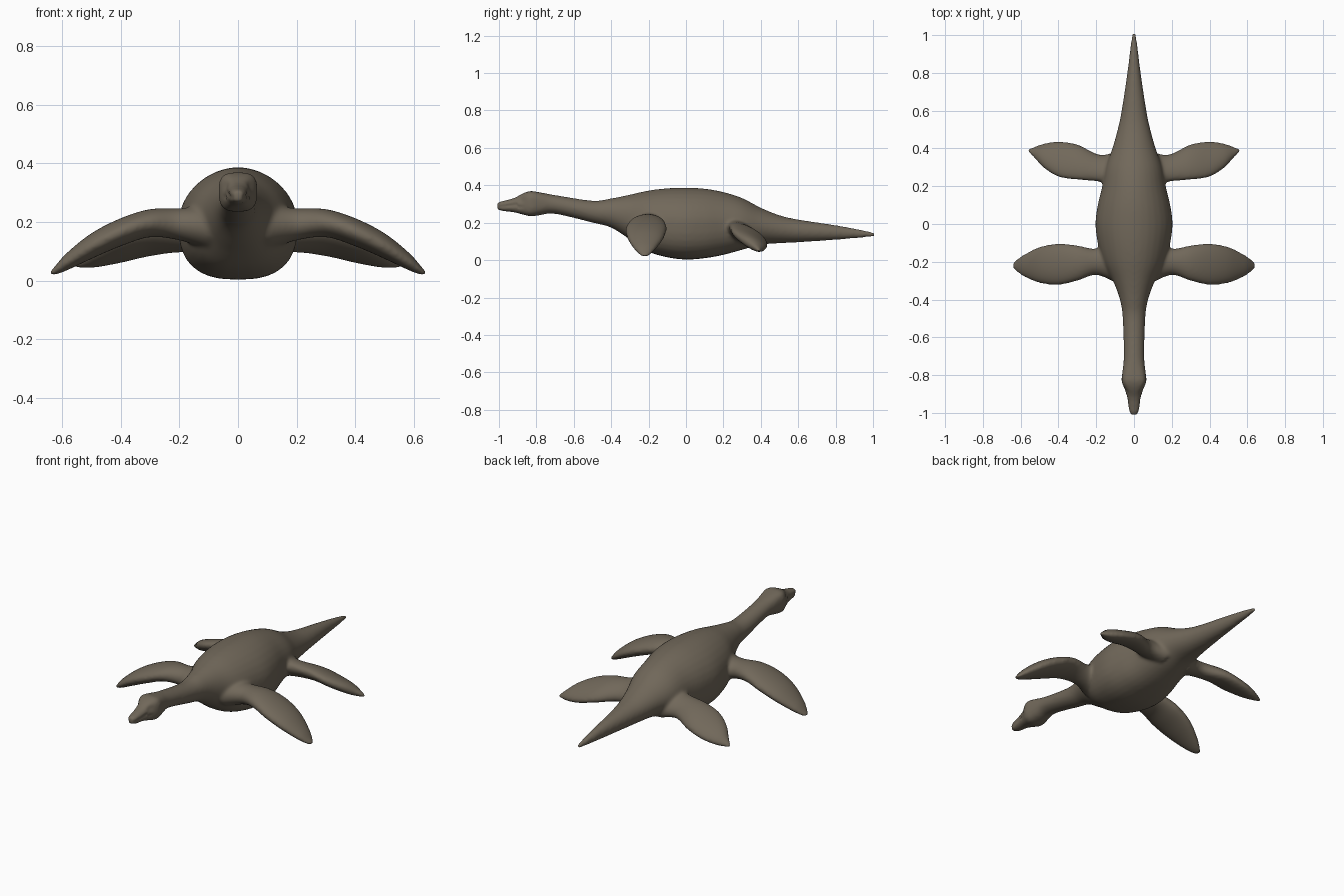
import bpy, bmesh, math

cube = bpy.data.objects.get("Cube")
if cube:
    bpy.data.objects.remove(cube, do_unlink=True)

SIDES = 32


def resample(stations, steps=6):
    """Catmull-Rom interpolation through the stations."""
    out = []
    last = len(stations) - 1
    for i in range(last):
        a, b = stations[max(i - 1, 0)], stations[i]
        c, d = stations[i + 1], stations[min(i + 2, last)]
        for k in range(steps):
            t = k / steps
            out.append([q + t / 2 * (r - p + t * (2 * p - 5 * q + 4 * r - s + t * (3 * q - p - 3 * r + s)))
                        for p, q, r, s in zip(a, b, c, d)])
    return out + [list(stations[-1])]


def loft(bm, rings):
    """Closed skin through a list of rings of points."""
    loops = [[bm.verts.new(p) for p in ring] for ring in rings]
    for a, b in zip(loops, loops[1:]):
        for i in range(SIDES):
            j = (i + 1) % SIDES
            bm.faces.new((a[i], a[j], b[j], b[i]))
    bm.faces.new(loops[0])
    bm.faces.new(loops[-1])


def power(v, n):
    return math.copysign(abs(v) ** (2 / n), v)


def angles():
    return [2 * math.pi * i / SIDES for i in range(SIDES)]


# Trunk: y, bottom, top, half width, squareness above, squareness below
TRUNK = [
    (-1.01, .27, .31, .018, 2.5, 2.5), (-.98, .262, .316, .03, 2.5, 2.5),
    (-.92, .255, .332, .037, 2.5, 2.5), (-.87, .243, .358, .052, 3, 3),
    (-.83, .234, .369, .066, 3.5, 3), (-.78, .24, .362, .061, 3, 2.5),
    (-.7, .247, .348, .055, 2, 2), (-.5, .2, .318, .06, 2, 2),
    (-.4, .173, .33, .075, 2, 2), (-.3, .11, .35, .112, 2, 2.2),
    (-.2, .045, .372, .165, 1.9, 2.5), (-.1, .015, .384, .192, 1.9, 2.6),
    (0, .003, .387, .204, 1.9, 2.6), (.1, .01, .382, .192, 1.9, 2.6),
    (.2, .028, .364, .168, 1.9, 2.4), (.3, .055, .332, .15, 1.9, 2.2),
    (.4, .082, .28, .115, 1.9, 2), (.5, .09, .24, .087, 2, 2),
    (.6, .095, .217, .066, 2, 2), (.8, .108, .187, .036, 2, 2),
    (.95, .12, .16, .018, 2, 2), (1.01, .126, .146, .01, 2, 2),
]
# Flippers: x, y, z, half chord, half thickness
FRONT = [
    (.1, -.2, .18, .11, .075), (.2, -.2, .192, .07, .055),
    (.3, -.207, .196, .094, .048), (.4, -.213, .165, .11, .048),
    (.5, -.217, .118, .096, .044), (.585, -.22, .064, .058, .03),
    (.625, -.22, .034, .03, .015), (.642, -.22, .024, .012, .007),
]
REAR = [
    (.08, .29, .155, .1, .07), (.18, .295, .152, .072, .05),
    (.3, .328, .138, .094, .044), (.4, .343, .112, .094, .04),
    (.48, .362, .086, .064, .034), (.53, .38, .064, .028, .02),
    (.56, .388, .052, .01, .008),
]

bm = bmesh.new()

# Head, neck, torso and tail in one skin
rings = []
for y, low, high, w, n_up, n_low in resample(TRUNK):
    mid, h, ring = (low + high) / 2, (high - low) / 2, []
    for a in angles():
        n = n_up if math.sin(a) > 0 else n_low
        ring.append((w * power(math.cos(a), n), y, mid + h * power(math.sin(a), n)))
    rings.append(ring)
loft(bm, rings)

# Mirrored paddles, the rear pair pitched with a low trailing edge
for stations, pitch in ((FRONT, 0), (REAR, -.35)):
    for side in (1, -1):
        rings = []
        for x, y, z, chord, thick in resample(stations):
            rings.append([(side * x, y + chord * math.cos(a),
                           z + thick * math.sin(a) + pitch * chord * math.cos(a))
                          for a in angles()])
        loft(bm, rings)

bmesh.ops.recalc_face_normals(bm, faces=bm.faces)
mesh = bpy.data.meshes.new("marine_reptile_body")
bm.to_mesh(mesh)
bm.free()
body = bpy.data.objects.new("marine_reptile_body", mesh)
bpy.context.collection.objects.link(body)
bpy.context.view_layer.objects.active = body
body.select_set(True)

# Fuse the parts and soften the joints
fuse = body.modifiers.new("fuse", 'REMESH')
fuse.mode = 'VOXEL'
fuse.voxel_size = .008
soften = body.modifiers.new("soften", 'SMOOTH')
soften.factor = .5
soften.iterations = 14
for name in ("fuse", "soften"):
    bpy.ops.object.modifier_apply(modifier=name)

# Mouth crease and shallow hollows in front of the eyes
for v in body.data.vertices:
    x, y, z = v.co
    if y < -.86:
        fade = min(1, (-.86 - y) / .05)
        line = .285 + .12 * (y + 1) * (y < -.9)
        v.co.x *= 1 - .16 * fade * math.exp(-((z - line) / .008) ** 2)
    hollow = math.exp(-((y + .885) / .02) ** 2 - ((z - .325) / .02) ** 2)
    v.co.x *= 1 - .15 * hollow

# Skin colour
skin = bpy.data.materials.new("taupe_skin")
skin.use_nodes = True
colour = (.165, .138, .102, 1)
skin.diffuse_color = colour
bsdf = skin.node_tree.nodes["Principled BSDF"]
bsdf.inputs["Base Color"].default_value = colour
bsdf.inputs["Roughness"].default_value = .8
body.data.materials.clear()
body.data.materials.append(skin)
for p in body.data.polygons:
    p.material_index = 0
bpy.ops.object.shade_smooth()
